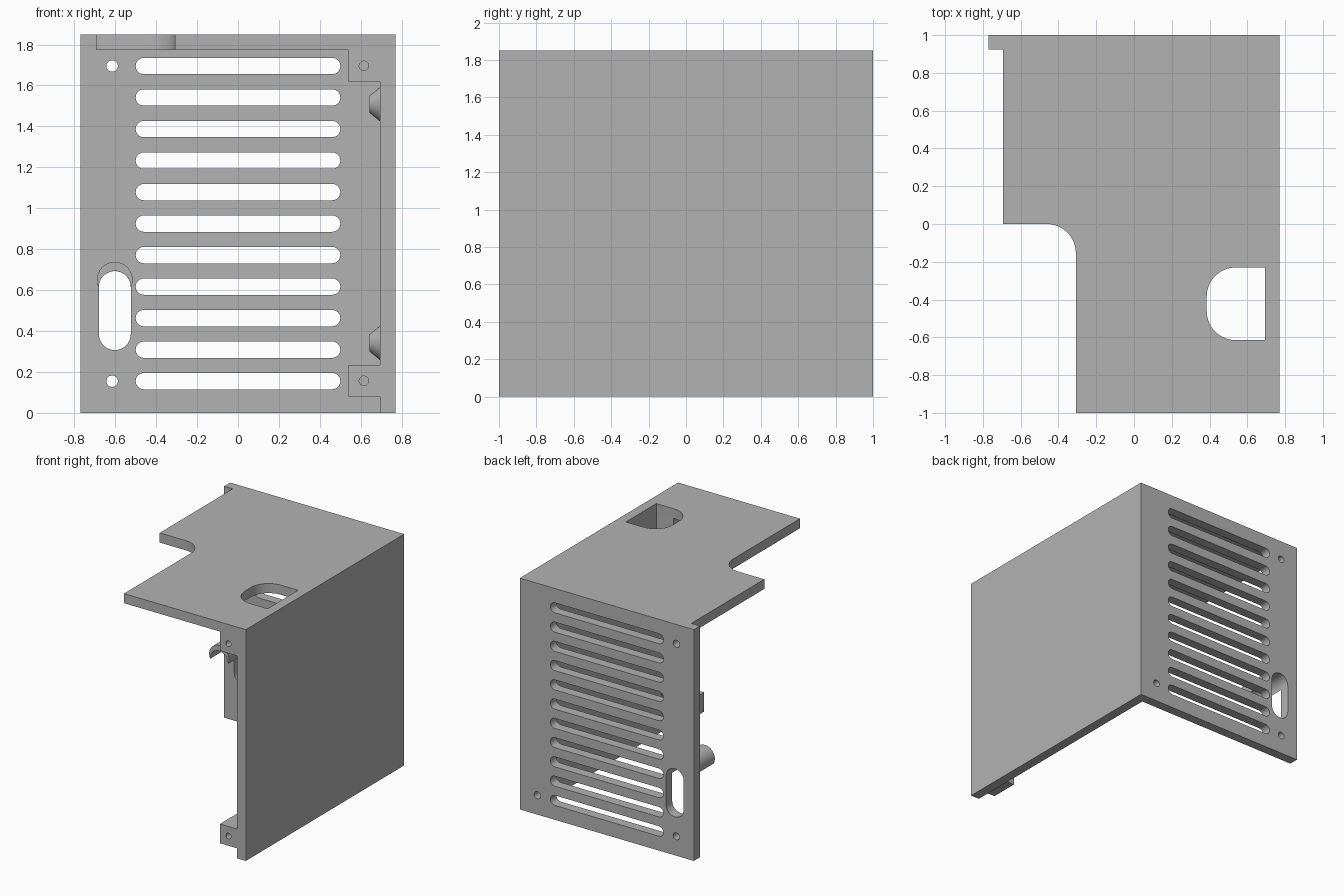
import bpy, bmesh, math
from mathutils import Matrix

cube = bpy.data.objects.get("Cube")
if cube:
    bpy.data.objects.remove(cube)

mat = bpy.data.materials.new("plain grey")
mat.use_nodes = True
GREY = (0.45, 0.45, 0.45, 1)
mat.diffuse_color = GREY
mat.node_tree.nodes["Principled BSDF"].inputs["Base Color"].default_value = GREY

T = 0.077                 # sheet thickness
W, D, H = 0.77, 1.0, 1.85  # half width, half depth, height
XI, YI, ZI = W - T, D - T, H - T   # inner faces of wall, back and top


def arc(cx, cy, r, a0, a1, n=16):
    return [(cx + r * math.cos(math.radians(a0 + (a1 - a0) * i / n)),
             cy + r * math.sin(math.radians(a0 + (a1 - a0) * i / n))) for i in range(n + 1)]


def circle(cx, cy, r):
    return arc(cx, cy, r, 0, 360, 32)[:-1]


def rect(x0, y0, x1, y1):
    return [(x0, y0), (x1, y0), (x1, y1), (x0, y1)]


def slot(x0, x1, cz, r):
    return arc(x0, cz, r, 90, 270) + arc(x1, cz, r, -90, 90)


def finish(name, bm):
    bmesh.ops.recalc_face_normals(bm, faces=bm.faces)
    me = bpy.data.meshes.new(name)
    bm.to_mesh(me)
    bm.free()
    me.materials.append(mat)
    ob = bpy.data.objects.new(name, me)
    bpy.context.collection.objects.link(ob)
    bpy.ops.object.select_all(action='DESELECT')
    ob.select_set(True)
    bpy.context.view_layer.objects.active = ob
    bpy.ops.object.shade_smooth_by_angle(angle=math.radians(30))
    return ob


def panel(name, loops, lo, hi, upright=True):
    """Extrude an outline with holes from lo to hi, along y if upright, else along z."""
    cu = bpy.data.curves.new(name + "_profile", 'CURVE')
    cu.dimensions, cu.fill_mode = '2D', 'BOTH'
    cu.extrude = (hi - lo) / 2
    for pts in loops:
        sp = cu.splines.new('POLY')
        sp.points.add(len(pts) - 1)
        for p, (u, v) in zip(sp.points, pts):
            p.co = (u, v, 0, 1)
        sp.use_cyclic_u = True
    tmp = bpy.data.objects.new(name + "_profile", cu)
    bpy.context.collection.objects.link(tmp)
    dg = bpy.context.evaluated_depsgraph_get()
    me = bpy.data.meshes.new_from_object(tmp.evaluated_get(dg))
    bm = bmesh.new()
    bm.from_mesh(me)
    bpy.data.objects.remove(tmp)
    bpy.data.curves.remove(cu)
    bpy.data.meshes.remove(me)
    bmesh.ops.remove_doubles(bm, verts=bm.verts, dist=1e-5)
    mid = (lo + hi) / 2
    if upright:
        m = Matrix(((1, 0, 0, 0), (0, 0, 1, mid), (0, 1, 0, 0), (0, 0, 0, 1)))
    else:
        m = Matrix.Translation((0, 0, mid))
    bm.transform(m)
    return finish(name, bm)


def box(name, x0, x1, y0, y1, z0, z1):
    return panel(name, [rect(x0, z0, x1, z1)], y0, y1)


# Solid side wall
box("side_wall", XI, W, -D, D, 0, H)

# Back panel with vents, cable opening and screw holes
CX, CR, CZ = -0.602, 0.078, 0.615
cable = arc(CX, CZ, CR, 0, 180) + arc(CX, 0.385, CR, 180, 360)
vents = [slot(-0.46, 0.46, 0.155 + 0.154 * i, 0.04) for i in range(11)]
screws = [circle(x, z, 0.028) for x, z in ((-0.615, 0.155), (-0.615, 1.695), (0.615, 0.155))]
panel("back_panel", [rect(-W, 0, XI, H), cable] + vents + screws, YI, D)

# Top panel with rounded notch and D-shaped opening next to the wall
R = 0.154
top = ([(-XI, YI), (-XI, 0)] + arc(-0.308 - R, -R, R, 90, 0) + [(-0.308, -D), (XI, -D), (XI, -0.615)]
       + arc(0.385 + R, -0.615 + R, R, 270, 180) + arc(0.385 + R, -0.23 - R, R, 180, 90)
       + [(XI, -0.23), (XI, YI)])
panel("top_panel", [top], ZI, H, upright=False)

# Crescent hood over the cable opening
hood = arc(CX, 0.65, 0.0875, -27, 207, 28) + arc(CX, CZ, CR, 180, 0, 20)
panel("cable_hood", [hood], 0.62, YI)

# Front screw blocks with blind holes, and conical studs on the wall
for tag, z0, back, stud_z in (("lower", 0.08, -0.77, 0.342), ("upper", ZI - 0.154, -0.615, 1.508)):
    z1 = z0 + 0.154
    panel(tag + "_screw_block_front",
          [rect(0.54, z0, XI, z1), circle(0.615, z0 + 0.077, 0.023)], -D, -0.85)
    box(tag + "_screw_block_rear", 0.54, XI, -0.85, back, z0, z1)
    bm = bmesh.new()
    bmesh.ops.create_cone(bm, cap_ends=True, segments=32, radius1=0.083, radius2=0.042, depth=0.05,
                          matrix=Matrix.Translation((XI - 0.025, -0.75, stud_z))
                          @ Matrix.Rotation(-math.pi / 2, 4, 'Y'))
    finish(tag + "_wall_stud", bm)
